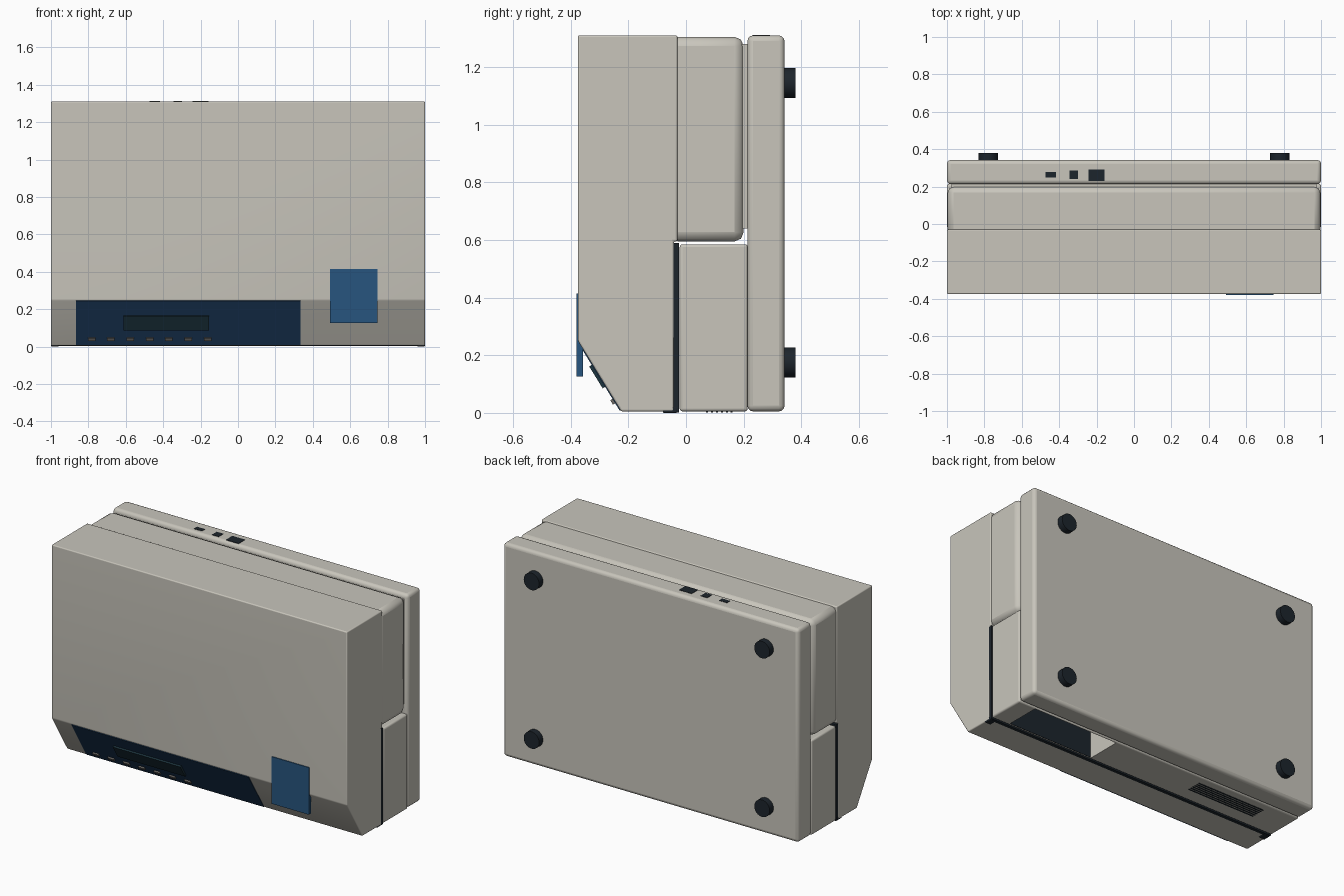
import bpy, bmesh, math
from mathutils import Vector, Matrix

if "Cube" in bpy.data.objects:
    bpy.data.objects.remove(bpy.data.objects["Cube"])


def material(name, rgb):
    m = bpy.data.materials.new(name)
    m.diffuse_color = (*rgb, 1)
    m.use_nodes = True
    m.node_tree.nodes["Principled BSDF"].inputs["Base Color"].default_value = m.diffuse_color
    return m


SHELL = material("warm_grey", (0.58, 0.56, 0.50))
DARK = material("charcoal", (0.012, 0.018, 0.025))
NAVY = material("navy", (0.012, 0.045, 0.11))
BLUE = material("blue", (0.02, 0.09, 0.21))
SCREEN = material("screen", (0.012, 0.035, 0.05))
BUTTON = material("button_grey", (0.16, 0.15, 0.14))


def finish(name, bm, mat, bevel=0, segments=3):
    bmesh.ops.recalc_face_normals(bm, faces=bm.faces)
    me = bpy.data.meshes.new(name)
    bm.to_mesh(me)
    bm.free()
    ob = bpy.data.objects.new(name, me)
    bpy.context.collection.objects.link(ob)
    me.materials.append(mat)
    if bevel:
        mod = ob.modifiers.new("rounding", 'BEVEL')
        mod.width, mod.segments = bevel, segments
        mod.limit_method = 'ANGLE'
    return ob


def box(name, x, y, z, mat, bevel=0, segments=3):
    bm = bmesh.new()
    bmesh.ops.create_cube(bm, size=1)
    for v in bm.verts:
        v.co = [(r[0] + r[1]) / 2 + c * (r[1] - r[0]) for r, c in zip((x, y, z), v.co)]
    return finish(name, bm, mat, bevel, segments)


def extrude_profile(name, pts, x0, x1, mat, bevel=0):
    bm = bmesh.new()
    face = bm.faces.new([bm.verts.new((x0, y, z)) for y, z in pts])
    ext = bmesh.ops.extrude_face_region(bm, geom=[face])
    bmesh.ops.translate(bm, vec=(x1 - x0, 0, 0),
                        verts=[v for v in ext['geom'] if isinstance(v, bmesh.types.BMVert)])
    return finish(name, bm, mat, bevel)


# Main housing with the sloped control face, plus the slightly narrower rear half
extrude_profile("front_housing",
                [(-0.375, 1.31), (-0.03, 1.31), (-0.03, 0.595), (-0.042, 0.595),
                 (-0.042, 0.005), (-0.225, 0.005), (-0.375, 0.25)], -1, 1, SHELL, 0.01)
box("rear_housing", (-0.996, 0.996), (-0.06, 0.2), (0.595, 1.305), SHELL, 0.032, 2)
box("inner_spacer", (-0.975, 0.975), (0.17, 0.23), (0.64, 1.28), SHELL)

# Base slab
box("base_slab", (-1, 1), (0.213, 0.342), (0.005, 1.31), SHELL, 0.02)

# Dark seam between housing and tray, with its small foot flange
box("dark_seam", (-0.998, 0.998), (-0.044, -0.024), (0.002, 0.59), DARK)
for s in (-1, 1):
    box("seam_flange", sorted((s * 0.96, s * 0.999)), (-0.08, -0.03), (0, 0.02), DARK, 0.004)

# Tray block with a pocket cut in its underside
tray = box("tray_block", (-1, 1), (-0.022, 0.214), (0.005, 0.585), SHELL, 0.01)
cutter = box("pocket_cutter", (0.3, 0.88), (-0.012, 0.205), (-0.1, 0.4), SHELL)
cutter.hide_render = True
cutter.hide_viewport = True
cut = tray.modifiers.new("pocket", 'BOOLEAN')
cut.operation, cut.object, cut.solver = 'DIFFERENCE', cutter, 'EXACT'
box("pocket_lining", (0.302, 0.878), (-0.014, -0.009), (0.008, 0.399), DARK)

# Vent slats under the tray
for i in range(6):
    y = 0.07 + i * 0.017
    box("vent_slat", (-0.79, -0.33), (y, y + 0.007), (0.002, 0.01), DARK)

# Control panel parts lying on the slope
A, B = Vector((-0.375, 0.25)), Vector((-0.225, 0.005))
N = Vector((B.y - A.y, A.x - B.x)).normalized()


def on_slope(name, x0, x1, z0, z1, low, high, mat):
    a = A.lerp(B, (A.y - z1) / (A.y - B.y))
    b = A.lerp(B, (A.y - z0) / (A.y - B.y))
    pts = [a + N * low, a + N * high, b + N * high, b + N * low]
    return extrude_profile(name, pts, x0, x1, mat)


on_slope("control_panel", -0.865, 0.335, 0.009, 0.246, -0.005, 0.003, NAVY)
on_slope("display_screen", -0.612, -0.155, 0.092, 0.168, 0, 0.013, SCREEN)
for i in range(7):
    x = -0.783 + i * 0.1035
    on_slope("panel_button", x - 0.02, x + 0.02, 0.035, 0.05, 0, 0.012, BUTTON)

# Blue release flap
box("blue_flap", (0.493, 0.745), (-0.38, -0.358), (0.127, 0.415), BLUE)

# Ports on the top edge of the base
for x, w, y0, y1 in ((-0.445, 0.054, 0.248, 0.278), (-0.322, 0.045, 0.24, 0.287),
                     (-0.2, 0.086, 0.23, 0.292)):
    box("port", (x - w / 2, x + w / 2), (y0, y1), (1.29, 1.312), DARK)

# Four round feet on the back
for x in (-0.78, 0.78):
    for z in (0.175, 1.145):
        bm = bmesh.new()
        bmesh.ops.create_cone(bm, cap_ends=True, segments=32, radius1=0.052, radius2=0.052,
                              depth=0.045, matrix=Matrix.Translation((x, 0.3575, z))
                              @ Matrix.Rotation(math.pi / 2, 4, 'X'))
        finish("round_foot", bm, DARK)

# Smooth the rounded edges, keep corners crisp
for ob in bpy.context.collection.objects:
    bpy.ops.object.select_all(action='DESELECT')
    if ob.hide_viewport:
        continue
    ob.select_set(True)
    bpy.context.view_layer.objects.active = ob
    bpy.ops.object.shade_smooth_by_angle(angle=math.radians(35))
